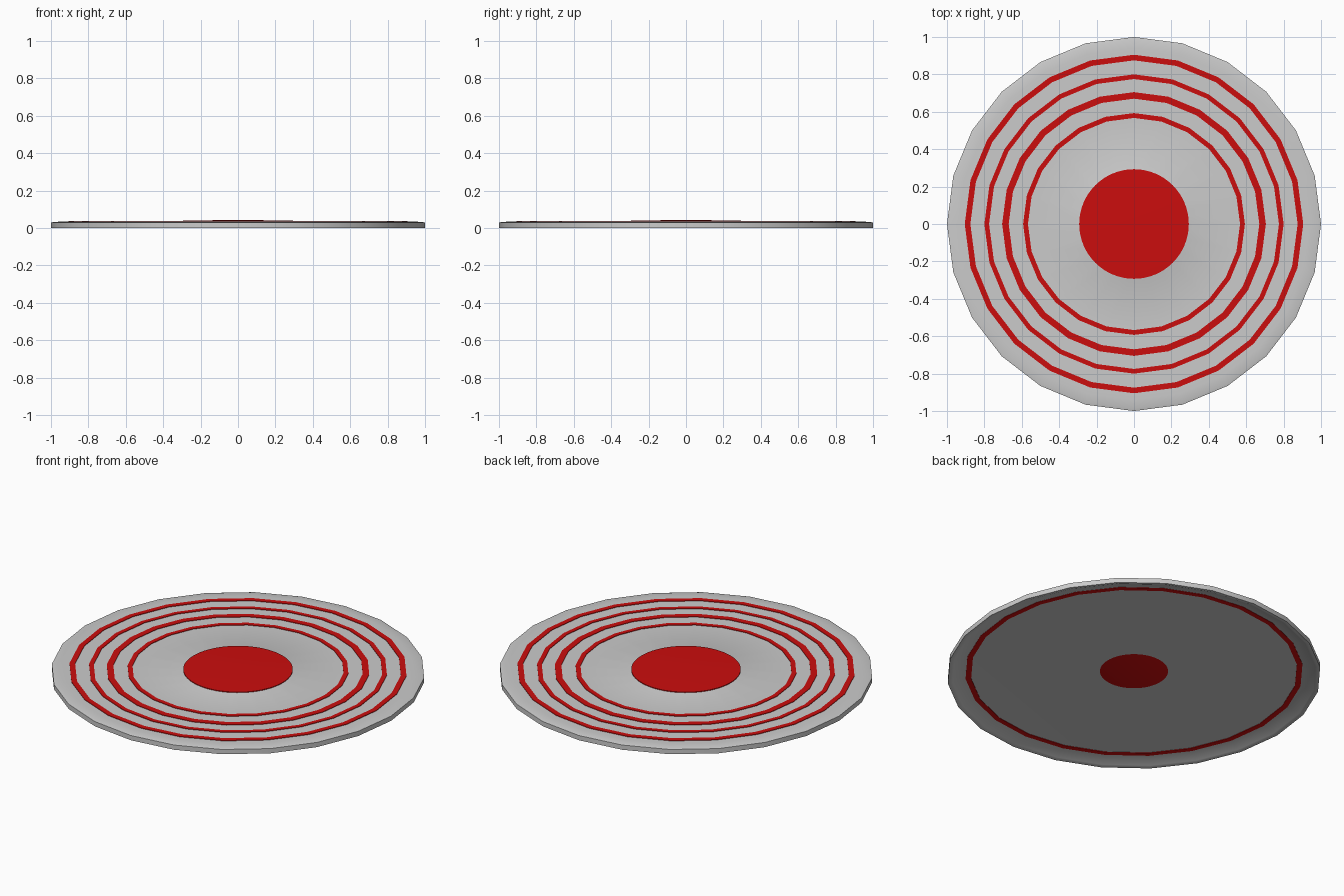
import bpy
import math

cube = bpy.data.objects.get("Cube")
if cube:
    bpy.data.objects.remove(cube, do_unlink=True)


def make_material(name, colour):
    mat = bpy.data.materials.new(name)
    mat.use_nodes = True
    mat.diffuse_color = (*colour, 1)
    mat.node_tree.nodes["Principled BSDF"].inputs["Base Color"].default_value = (*colour, 1)
    return mat


def lathe(name, profile, sides, mat, angle, closed=False):
    """Spin (radius, z) points, listed from the underside outward to the top, round z."""
    verts, rings, faces = [], [], []
    for r, z in profile:
        start = len(verts)
        count = sides if r > 0 else 1
        for i in range(count):
            a = math.tau * i / sides
            verts.append((r * math.cos(a), r * math.sin(a), z))
        rings.append([start + i % count for i in range(sides)])
    pairs = list(zip(rings, rings[1:]))
    if closed:
        pairs.append((rings[-1], rings[0]))
    for low, high in pairs:
        for i in range(sides):
            j = (i + 1) % sides
            quad = [low[i], low[j], high[j], high[i]]
            faces.append(list(dict.fromkeys(quad)))
    mesh = bpy.data.meshes.new(name)
    mesh.from_pydata(verts, [], faces)
    mesh.materials.append(mat)
    obj = bpy.data.objects.new(name, mesh)
    bpy.context.collection.objects.link(obj)
    bpy.ops.object.select_all(action="DESELECT")
    obj.select_set(True)
    bpy.context.view_layer.objects.active = obj
    bpy.ops.object.shade_smooth_by_angle(angle=math.radians(angle))
    return obj


grey = make_material("light grey", (0.6, 0.6, 0.6))
red = make_material("red", (0.6, 0.004, 0.004))

# Disc body: hollow underside, sloped inner rim, upright edge, gentle raised centre
body = [(0, 0.026), (0.87, 0.026), (0.91, 0.025), (0.975, 0.004), (0.985, 0),
        (1, 0), (1, 0.028), (0.985, 0.032), (0.94, 0.034), (0.9, 0.034),
        (0.57, 0.034), (0.25, 0.034), (0.242, 0.0375), (0, 0.0375)]
lathe("disc_body", body, 24, grey, 62)

# Painted bands; the outermost also shows on the underside
for name, inner, outer, bottom in (("outer_band", 0.875, 0.905, 0.0235),
                                   ("second_band", 0.775, 0.8, 0.03),
                                   ("third_band", 0.67, 0.705, 0.03),
                                   ("inner_band", 0.567, 0.593, 0.03)):
    lathe(name, [(inner, bottom), (outer, bottom), (outer, 0.037), (inner, 0.037)],
          24, red, 30, closed=True)

# Centre spot, narrower underneath
spot = [(0, 0.025), (0.178, 0.025), (0.2, 0.03), (0.293, 0.035),
        (0.293, 0.039), (0.15, 0.041), (0, 0.0415)]
lathe("centre_spot", spot, 64, red, 30)
